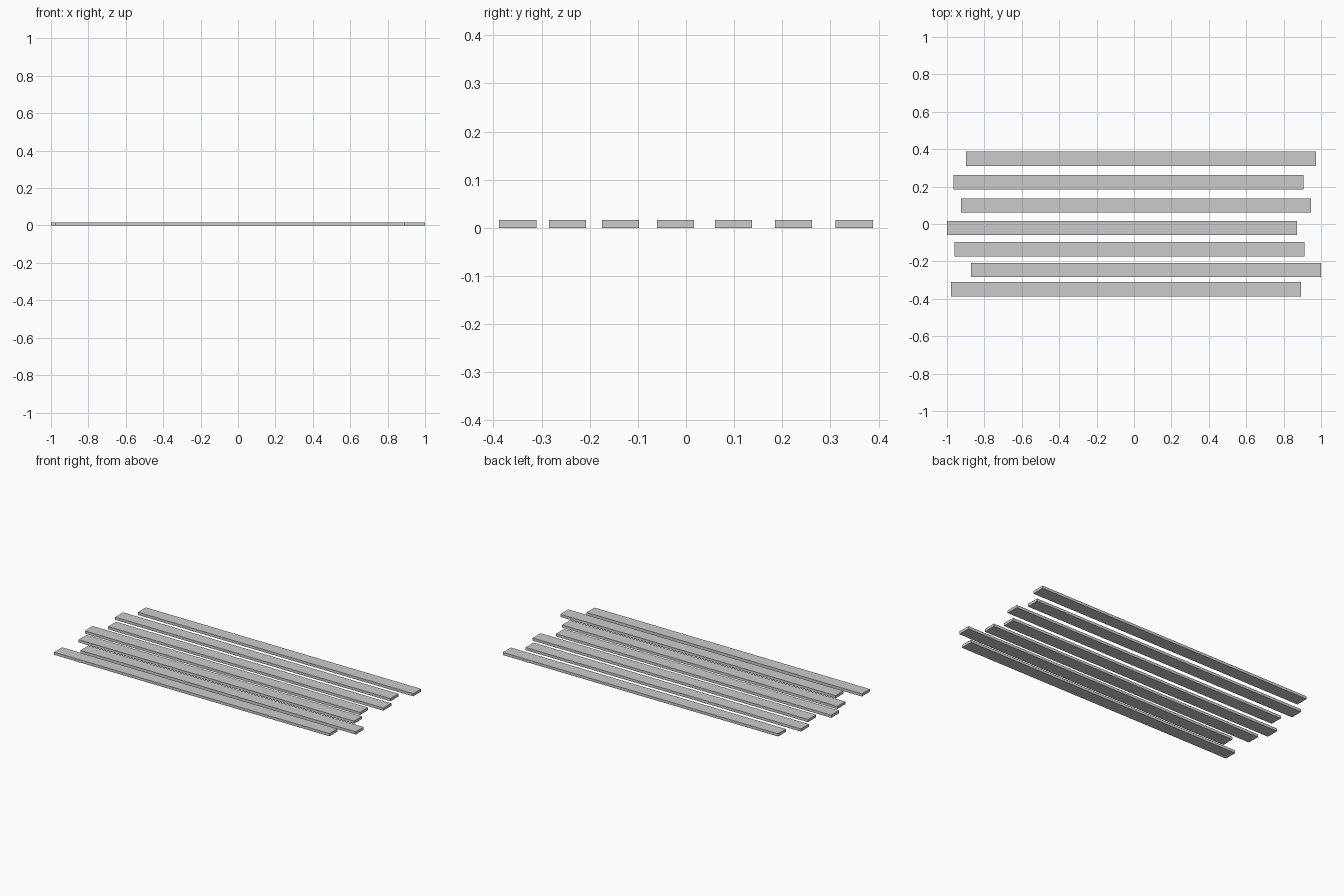
import bpy

if "Cube" in bpy.data.objects:
    bpy.data.objects.remove(bpy.data.objects["Cube"])

LENGTH, WIDTH, THICK = 1.872, 0.077, 0.0165

# centre (x, y) of each loose plank, front to back
centres = [
    (-0.042, -0.3495),
    (0.064, -0.246),
    (-0.025, -0.136),
    (-0.064, -0.0215),
    (0.010, 0.099),
    (-0.029, 0.2235),
    (0.038, 0.3495),
]


def plank(name, x, y):
    bpy.ops.mesh.primitive_cube_add(size=1, location=(x, y, THICK / 2))
    ob = bpy.context.object
    ob.name = name
    ob.scale = (LENGTH, WIDTH, THICK)
    bpy.ops.object.transform_apply(location=False, rotation=False, scale=True)


# row of staggered planks
for i, (x, y) in enumerate(centres, 1):
    plank(f"plank_{i}", x, y)
